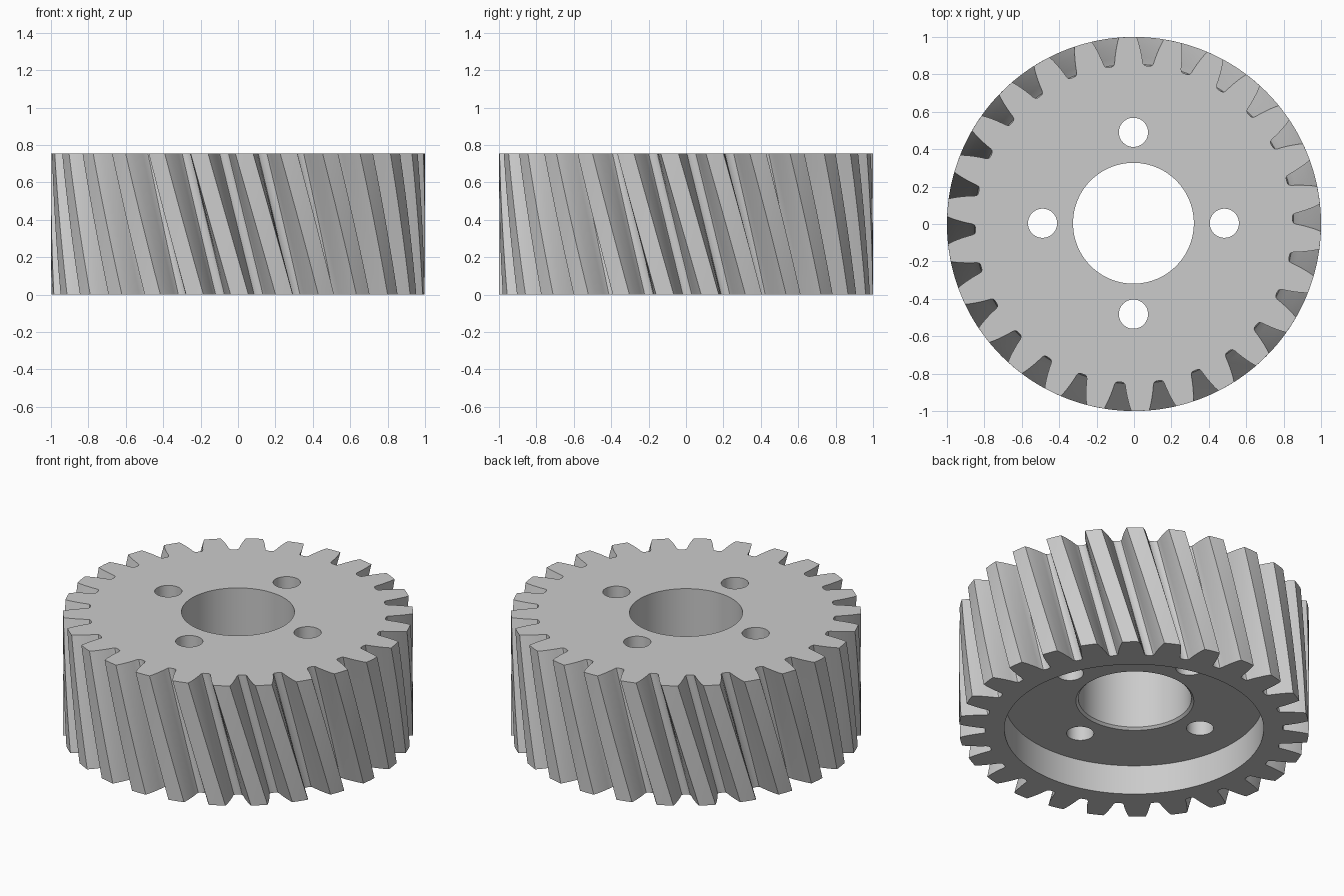
import bpy, bmesh
from math import sin, cos, radians, pi

if "Cube" in bpy.data.objects:
    bpy.data.objects.remove(bpy.data.objects["Cube"])

TEETH, HEIGHT, SLICES = 26, 0.755, 14
PITCH = 2 * pi / TEETH
TOP_PHASE, TWIST = radians(1.9), radians(12.4)   # gap angle at top, helix twist
CX, CY = -0.003, 0.004                           # centre of the bore and bolt circle

# Half of one tooth gap: (radius, half angle in degrees), root to tip
GAP = [(0.848, 0.0), (0.849, 1.0), (0.854, 1.6), (0.866, 1.95), (0.89, 2.25),
       (0.92, 2.7), (0.95, 3.2), (0.975, 3.65), (1.0, 4.2)]


def new_object(name, bm):
    bmesh.ops.recalc_face_normals(bm, faces=bm.faces)
    mesh = bpy.data.meshes.new(name)
    bm.to_mesh(mesh)
    bm.free()
    ob = bpy.data.objects.new(name, mesh)
    bpy.context.collection.objects.link(ob)
    return ob


def loft(name, rings):
    """Skin a stack of equal-length closed rings and cap both ends."""
    bm = bmesh.new()
    rows = [[bm.verts.new(p) for p in ring] for ring in rings]
    n = len(rows[0])
    for a, b in zip(rows, rows[1:]):
        for i in range(n):
            j = (i + 1) % n
            bm.faces.new((a[i], a[j], b[j], b[i]))
    bm.faces.new(rows[0][::-1])
    bm.faces.new(rows[-1])
    return new_object(name, bm)


def turned(name, profile, x, y, sides):
    """Round solid from (radius, z) pairs."""
    return loft(name, [[(x + r * cos(2 * pi * i / sides), y + r * sin(2 * pi * i / sides), z)
                        for i in range(sides)] for r, z in profile])


# Tooth outline in polar form: each gap followed by a tooth land
outline = []
for k in range(TEETH):
    mid = k * PITCH
    outline += [(r, mid - radians(a)) for r, a in GAP[::-1]]
    outline += [(r, mid + radians(a)) for r, a in GAP[1:]]
    outline.append((1.0, mid + PITCH / 2))

# Helical gear body
rings = []
for s in range(SLICES + 1):
    t = s / SLICES
    turn = TOP_PHASE + TWIST * (1 - t)
    rings.append([(r * cos(a + turn), r * sin(a + turn), HEIGHT * t) for r, a in outline])
gear = loft("helical_gear", rings)

# Cutters: underside recess, chamfered bore and four bolt holes
FLOOR = 0.186
cutters = [
    turned("recess_cutter", [(0.741, -0.1), (0.741, FLOOR)], 0, 0, 128),
    turned("bore_cutter", [(0.337, FLOOR - 0.05), (0.337, FLOOR), (0.323, FLOOR + 0.014),
                           (0.323, HEIGHT + 0.1)], CX, CY, 96),
]
for k in range(4):
    a = k * pi / 2
    cutters.append(turned("bolt_hole_cutter", [(0.078, FLOOR - 0.05), (0.078, HEIGHT + 0.1)],
                          CX + 0.486 * cos(a), CY + 0.486 * sin(a), 48))

bpy.context.view_layer.objects.active = gear
gear.select_set(True)
for c in cutters:
    mod = gear.modifiers.new("cut", "BOOLEAN")
    mod.operation, mod.solver, mod.object = "DIFFERENCE", "EXACT", c
    bpy.ops.object.modifier_apply(modifier=mod.name)
    bpy.data.objects.remove(c)

bpy.ops.object.shade_smooth_by_angle(angle=radians(28))
